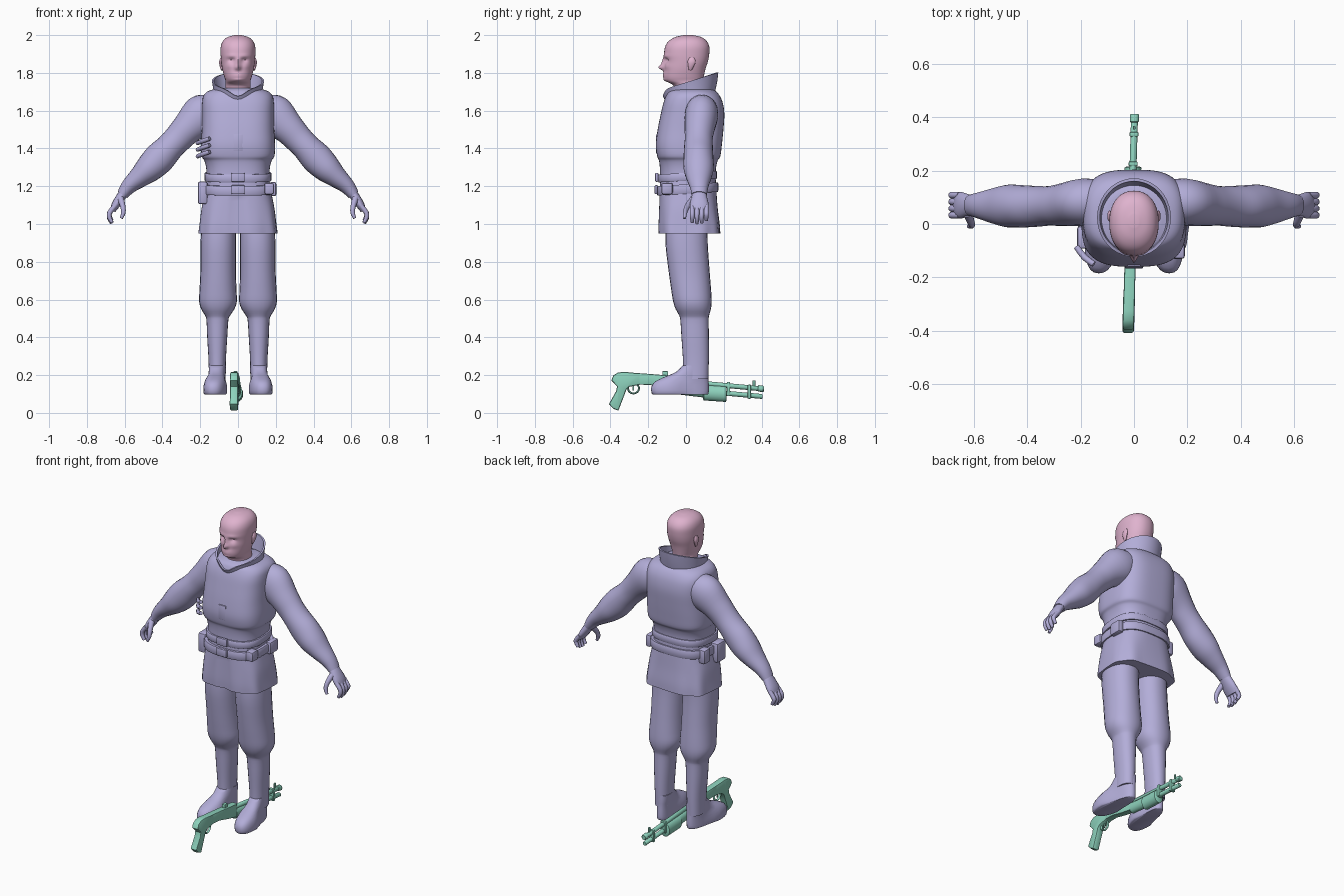
import bpy, bmesh, math
from mathutils import Vector

if "Cube" in bpy.data.objects:
    bpy.data.objects.remove(bpy.data.objects["Cube"])


def material(name, rgb):
    m = bpy.data.materials.new(name)
    m.diffuse_color = (*rgb, 1)
    m.use_nodes = True
    m.node_tree.nodes["Principled BSDF"].inputs["Base Color"].default_value = m.diffuse_color
    return m


CLOTH = material("lavender", (0.45, 0.42, 0.69))
SKIN = material("pink", (0.74, 0.45, 0.62))
METAL = material("green", (0.27, 0.65, 0.51))


def finish(name, bm, mat, angle=40):
    bmesh.ops.recalc_face_normals(bm, faces=bm.faces)
    me = bpy.data.meshes.new(name)
    bm.to_mesh(me)
    bm.free()
    me.polygons.foreach_set("use_smooth", [True] * len(me.polygons))
    me.set_sharp_from_angle(angle=math.radians(angle))
    me.materials.append(mat)
    ob = bpy.data.objects.new(name, me)
    bpy.context.collection.objects.link(ob)
    return ob


def smooth_rows(rows, k):
    """Catmull-Rom interpolation of tuples."""
    out = []
    for i in range(len(rows) - 1):
        a, b, c, d = (Vector(rows[max(0, min(len(rows) - 1, j))]) for j in (i - 1, i, i + 1, i + 2))
        for s in range(k):
            t = s / k
            out.append(0.5 * (2 * b + (c - a) * t + (2 * a - 5 * b + 4 * c - d) * t * t
                              + (3 * b - a - 3 * c + d) * t ** 3))
    return out + [Vector(rows[-1])]


def loft(name, rings, mat, angle=40, cap=True):
    bm = bmesh.new()
    vs = [[bm.verts.new(p) for p in r] for r in rings]
    n = len(rings[0])
    for a, b in zip(vs, vs[1:]):
        for i in range(n):
            j = (i + 1) % n
            bm.faces.new((a[i], a[j], b[j], b[i]))
    if cap:
        bm.faces.new(vs[0])
        bm.faces.new(vs[-1])
    return finish(name, bm, mat, angle)


def se(t, p):
    c, s = math.cos(t), math.sin(t)
    return (math.copysign(abs(c) ** (2 / p), c), math.copysign(abs(s) ** (2 / p), s))


def flat_ring(z, hw, yf, yb, p=2.0, cx=0.0, n=32, tilt=0.0):
    pts = []
    for i in range(n):
        x, y = se(2 * math.pi * i / n, p)
        yy = (yf + yb) / 2 + y * (yb - yf) / 2
        pts.append((cx + x * hw, yy, z + tilt * yy))
    return pts


def tube(name, path, mat, n=16, k=3, angle=50):
    """Path rows: x, y, z, radius across, radius along y."""
    rows = smooth_rows(path, k)
    rings = []
    for i, r in enumerate(rows):
        d = (Vector(rows[min(i + 1, len(rows) - 1)][:3]) - Vector(rows[max(i - 1, 0)][:3])).normalized()
        side = d.cross(Vector((0, 1, 0))).normalized()
        up = side.cross(d)
        rings.append([Vector(r[:3]) + side * r[3] * math.cos(2 * math.pi * j / n)
                      + up * r[4] * math.sin(2 * math.pi * j / n) for j in range(n)])
    return loft(name, rings, mat, angle)


def box(name, c, size, mat, bevel=0.006):
    bm = bmesh.new()
    bmesh.ops.create_cube(bm, size=1)
    for v in bm.verts:
        v.co = Vector([v.co[i] * size[i] + c[i] for i in range(3)])
    bmesh.ops.bevel(bm, geom=bm.edges[:], offset=bevel, segments=2, profile=0.5, affect='EDGES')
    return finish(name, bm, mat, 35)


# Head: a smooth egg with nose, sockets, brows and lips pushed out of the front
def g(v, c, w):
    return math.exp(-((v - c) / w) ** 2)


head_rows = [(1.62, .075, -.06, .09), (1.70, .068, -.06, .088), (1.735, .066, -.068, .088),
             (1.757, .066, -.106, .09), (1.78, .073, -.116, .094), (1.82, .083, -.114, .103),
             (1.86, .089, -.112, .116), (1.90, .092, -.116, .123), (1.94, .091, -.11, .123),
             (1.97, .079, -.09, .108), (1.99, .054, -.056, .08), (2.0, .018, -.012, .035)]
rings = []
for z, hw, yf, yb in smooth_rows(head_rows, 5):
    ring = []
    for x, y, z in flat_ring(z, hw, yf, yb, 2.2, n=64):
        if y < -.02:
            nose = .030 * g(x, 0, .013) * (g(z, 1.828, .014) + .55 * g(z, 1.856, .024))
            lips = .007 * g(x, 0, .026) * (g(z, 1.797, .006) + g(z, 1.783, .006))
            brow = .006 * g(abs(x), .035, .028) * g(z, 1.888, .01)
            eyes = .013 * g(abs(x), .034, .016) * g(z, 1.868, .011)
            cheek = .005 * g(abs(x), .045, .02) * g(z, 1.835, .015)
            chin = .007 * g(x, 0, .025) * g(z, 1.764, .011)
            y -= nose + lips + brow + cheek + chin - eyes
        ring.append((x, y, z))
    rings.append(ring)
loft("head", rings, SKIN, 60)
for s, side in ((-1, "left"), (1, "right")):
    tube(side + "_ear", [(s * .084, .022, 1.815, .005, .008), (s * .089, .026, 1.835, .008, .015),
                         (s * .091, .03, 1.86, .009, .021), (s * .088, .03, 1.882, .004, .012)], SKIN, 12)

# Jacket skirt, waist and bloused vest
torso = [(.95, .208, -.143, .18, 3.2), (1.0, .202, -.144, .177, 3.2), (1.08, .193, -.142, .168, 3),
         (1.16, .178, -.14, .162, 2.8), (1.22, .168, -.138, .158, 2.7), (1.29, .168, -.138, .158, 2.7),
         (1.335, .178, -.143, .168, 2.8), (1.36, .193, -.153, .182, 3), (1.42, .196, -.16, .19, 3),
         (1.50, .192, -.15, .198, 3), (1.58, .191, -.134, .203, 3), (1.64, .19, -.12, .195, 3),
         (1.68, .182, -.105, .178, 2.8), (1.705, .155, -.09, .155, 2.5), (1.72, .10, -.06, .125, 2)]
rings = []
for z, hw, yf, yb, p in smooth_rows(torso, 4):
    fold = .012 * max(0, min(1, (1.15 - z) / .2))
    ring = []
    for i, (x, y, zz) in enumerate(flat_ring(z, hw, yf, yb, p, n=64)):
        k = 1 + fold * math.sin(i * math.pi / 4) * 1.6
        front_slit = .012 * g(x, 0, .012) if z < 1.15 and y < 0 else 0
        ring.append((x * k, y * k + front_slit, zz))
    rings.append(ring)
loft("jacket", rings, CLOTH, 60)

# Open collar wall, high at the back and notched at the front
bm = bmesh.new()
rows = []
for i in range(41):
    t = -math.pi + 2 * math.pi * (i + .0) / 40
    sx, cy = math.sin(t), -math.cos(t)
    notch = math.exp(-(t / .38) ** 2)
    top = 1.757 + .045 * cy - .035 * notch
    col = []
    for rx, ry, yc, z in ((.128, .125, .03, 1.665 + .04 * cy), (.131, .138, .028, (top + 1.67 + .04 * cy) / 2),
                          (.138, .147, .024, top), (.128, .136, .024, top), (.112, .112, .03, 1.655 + .04 * cy)):
        col.append(bm.verts.new((rx * sx, yc + ry * cy, z)))
    rows.append(col)
for a, b in zip(rows, rows[1:]):
    for j in range(4):
        bm.faces.new((a[j], a[j + 1], b[j + 1], b[j]))
bmesh.ops.remove_doubles(bm, verts=bm.verts[:], dist=.0005)
finish("collar", bm, CLOTH, 50)

# Front placket and chest pocket flaps
box("front_placket", (0, -.150, 1.43), (.05, .02, .09), CLOTH, .004)

# Two belts with buckles and pouches
for name, z, h, grow in (("upper_belt", 1.25, .042, .008), ("lower_belt", 1.185, .05, .018)):
    belt = [flat_ring(z + dz * h, .17 + grow - ins, -.143 - grow * .6 + ins, .16 + grow * .6 - ins, 2.8, n=48, tilt=.06)
            for dz, ins in ((-.5, .02), (-.5, .003), (-.38, 0), (.38, 0), (.5, .003), (.5, .02))]
    loft(name, belt, CLOTH, 40)
    box(name + "_buckle", (0, -.152 - grow * .3, z - .003), (.07, .018, .048), CLOTH)
box("left_pouch", (-.187, -.05, 1.165), (.052, .085, .12), CLOTH, .012)
box("left_rear_pouch", (-.178, .075, 1.18), (.05, .06, .085), CLOTH, .01)
box("right_pouch", (.185, .07, 1.185), (.035, .08, .075), CLOTH, .01)
box("right_front_pouch", (.165, -.10, 1.187), (.05, .06, .06), CLOTH, .01)
# Cartridges held on the chest
for i in range(3):
    z = 1.37 + i * .035
    tube("cartridge_%d" % i, [(-.215, -.085, z - .012, .011, .011), (-.185, -.125, z, .012, .012),
                              (-.15, -.15, z + .012, .011, .011)], CLOTH, 10, 2)

for s, side in ((-1, "left"), (1, "right")):
    # Sleeve
    arm = [(.13, .085, 1.605, .085, .08), (.19, .082, 1.575, .11, .088), (.265, .072, 1.508, .086, .08),
           (.315, .068, 1.455, .077, .074), (.36, .066, 1.408, .075, .076), (.415, .066, 1.35, .083, .079),
           (.47, .067, 1.295, .075, .08), (.52, .068, 1.25, .058, .068), (.565, .069, 1.212, .045, .054),
           (.59, .07, 1.185, .038, .046), (.612, .07, 1.155, .03, .04)]
    tube(side + "_sleeve", [(s * a[0], *a[1:]) for a in arm], CLOTH, 24, 4)
    # Hand with curled fingers and thumb
    palm = [(.598, .07, 1.175, .024, .034), (.622, .07, 1.14, .025, .042), (.648, .07, 1.10, .022, .05),
            (.664, .07, 1.07, .015, .044)]
    tube(side + "_palm", [(s * a[0], *a[1:]) for a in palm], CLOTH, 16)
    for i in range(4):
        y = .033 + i * .025
        drop = (.006, 0, .004, .016)[i]
        finger = [(.652, y, 1.095, .013, .013), (.678, y, 1.062, .013, .013), (.681, y, 1.03 + drop, .012, .012),
                  (.667, y, 1.003 + drop, .009, .009)]
        tube("%s_finger_%d" % (side, i), [(s * a[0], *a[1:]) for a in finger], CLOTH, 10)
    thumb = [(.622, .04, 1.135, .018, .018), (.61, .008, 1.095, .014, .015), (.607, -.005, 1.06, .012, .012),
             (.618, -.008, 1.03, .008, .008)]
    tube(side + "_thumb", [(s * a[0], *a[1:]) for a in thumb], CLOTH, 10)

    # Trousers bloused over the boot shaft
    leg = [(1.02, .102, .09, -.105, .115), (.90, .104, .094, -.109, .115), (.75, .105, .094, -.092, .125),
           (.65, .106, .098, -.078, .133), (.59, .106, .1, -.068, .136), (.55, .107, .088, -.055, .132),
           (.515, .108, .066, -.036, .122), (.49, .109, .058, -.03, .12), (.40, .11, .053, -.024, .121),
           (.28, .11, .046, -.016, .121), (.18, .11, .044, -.014, .118)]
    loft(side + "_leg", [flat_ring(z, hw, yf, yb, 2.2, s * cx, 24)
                         for z, cx, hw, yf, yb in smooth_rows(leg, 3)], CLOTH, 60)
    # Boot foot, toes turned out a little
    foot = [(.097, .056, -.175, .115), (.105, .063, -.182, .12), (.135, .064, -.184, .121), (.165, .059, -.165, .12),
            (.19, .052, -.115, .119), (.215, .047, -.055, .119), (.25, .045, -.018, .118)]
    rings = []
    for z, hw, yf, yb in smooth_rows(foot, 2):
        ring = []
        for x, y, z in flat_ring(z, hw, yf, yb, 2.4, n=28):
            w = .68 if y > .02 else .68 + .32 * min(1, (.02 - y) / .09)
            w = max(w, min(1, .044 / hw))
            ring.append((x * w + s * (.113 - .1 * y), y, z))
        rings.append(ring)
    loft(side + "_boot", rings, CLOTH, 60)


# Gun lying fore-and-aft between the feet
def gx(y):
    return -.01 + .03 * y


def rod(name, y0, z0, y1, z1, r, rx=None, n=16):
    rings = []
    for y, z, f in ((y0, z0, .8), (y0 + .004, z0, 1), (y1 - .004, z1, 1), (y1, z1, .8)):
        rings.append([(gx(y) + (rx or r) * f * math.cos(2 * math.pi * i / n), y,
                       z + r * f * math.sin(2 * math.pi * i / n)) for i in range(n)])
    return loft(name, rings, METAL, 40)


def plate(name, pts, width, bevel):
    bm = bmesh.new()
    a = [bm.verts.new((gx(y) - width / 2, y, z)) for y, z in pts]
    f = bm.faces.new(a)
    r = bmesh.ops.extrude_face_region(bm, geom=[f])
    for v in r["geom"]:
        if isinstance(v, bmesh.types.BMVert):
            v.co.x += width
    bm.normal_update()
    rim = [e for e in bm.edges if abs(e.verts[0].co.x - e.verts[1].co.x) < width / 2]
    bmesh.ops.bevel(bm, geom=rim, offset=bevel, segments=2, profile=.5, affect='EDGES')
    return finish(name, bm, METAL, 40)


plate("gun_stock_and_grip", [(-.395, .172), (-.385, .198), (-.36, .214), (-.325, .217), (-.24, .209), (-.24, .15),
                             (-.30, .138), (-.315, .125), (-.328, .09), (-.358, .012), (-.385, .022),
                             (-.408, .047), (-.37, .115), (-.365, .14)], .044, .009)
plate("gun_receiver", [(-.26, .211), (-.19, .206), (-.02, .192), (-.02, .11), (-.1, .125), (-.19, .148), (-.26, .15)],
      .042, .007)
rod("barrel", -.03, .167, .41, .127, .013)
rod("magazine_tube", -.03, .125, .405, .087, .013)
rod("pump_grip", .09, .108, .215, .10, .042, .031)
rod("pump_sleeve", -.03, .13, .10, .115, .034, .024)
for y in (.225, .335):
    box("barrel_clamp", (gx(y), y, .1555 - .13 * y), (.034, .018, .075), METAL, .005)
rod("muzzle", .38, .13, .412, .127, .017)
box("front_sight", (gx(.36), .36, .155), (.008, .014, .035), METAL, .002)
box("rear_sight", (gx(-.11), -.11, .208), (.02, .03, .026), METAL, .003)
# Trigger guard ring and trigger
rings = []
for i in range(25):
    a = 2 * math.pi * i / 24
    rings.append([(gx(-.275) + .007 * math.sin(b), -.278 + (.029 + .005 * math.cos(b)) * math.cos(a),
                   .13 + (.027 + .005 * math.cos(b)) * math.sin(a)) for b in (j * math.pi / 4 for j in range(8))])
loft("trigger_guard", rings, METAL, 50, cap=False)
box("trigger", (gx(-.28), -.28, .135), (.008, .009, .032), METAL, .002)
